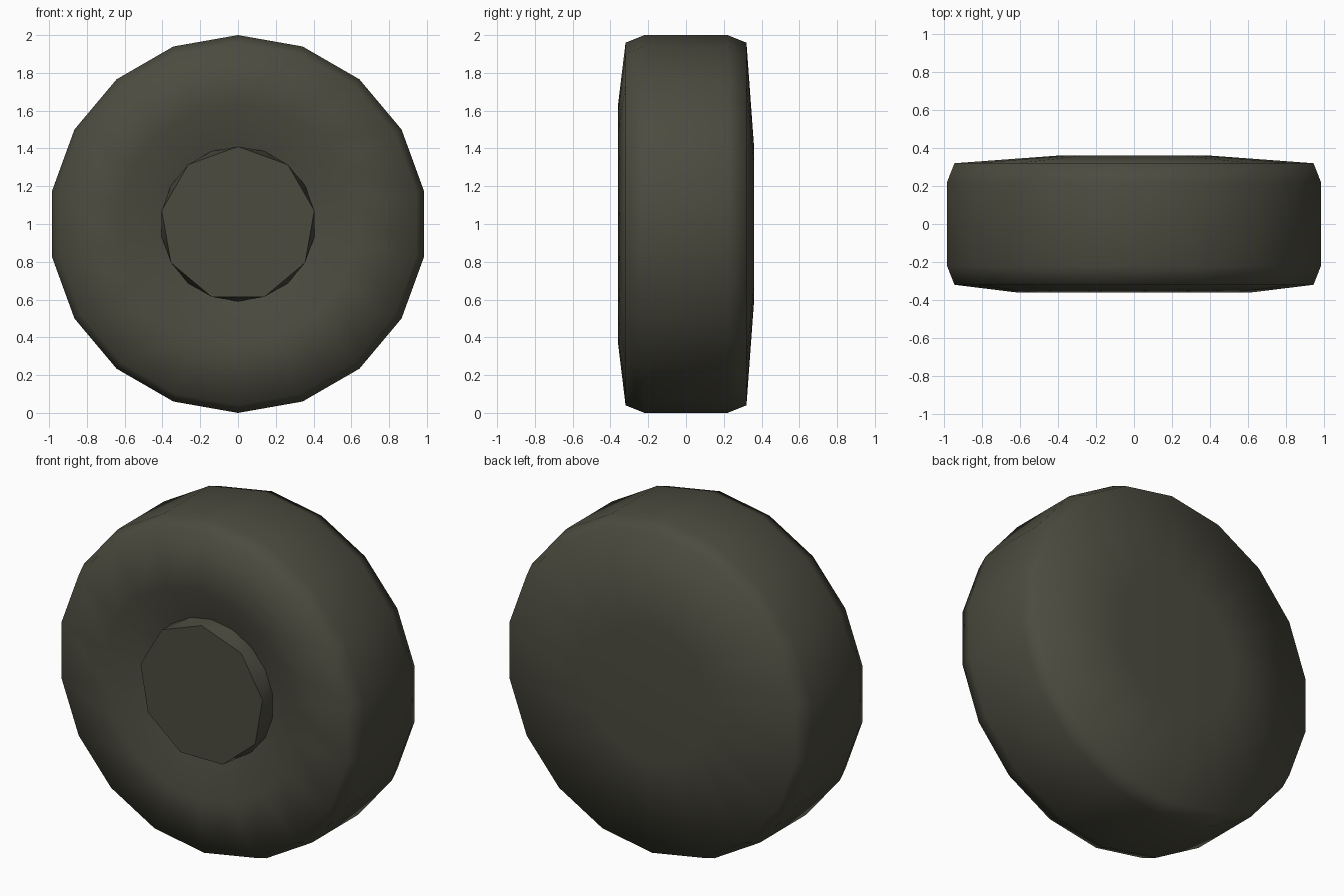
import bpy, bmesh, math

if "Cube" in bpy.data.objects:
    bpy.data.objects.remove(bpy.data.objects["Cube"])

SIDES = 18
rubber = bpy.data.materials.new("dark_olive_grey")
rubber.diffuse_color = (0.072, 0.07, 0.05, 1)
rubber.use_nodes = True
rubber.node_tree.nodes["Principled BSDF"].inputs["Base Color"].default_value = rubber.diffuse_color


def ring(bm, radius, y, step=1):
    """Ring of vertices around the wheel axle, first one at the top."""
    verts = []
    for i in range(0, SIDES, step):
        a = 2 * math.pi * i / SIDES
        verts.append(bm.verts.new((radius * math.sin(a), y, 1 + radius * math.cos(a))))
    return verts


def finish(bm, name, angle):
    bmesh.ops.recalc_face_normals(bm, faces=bm.faces[:])
    mesh = bpy.data.meshes.new(name)
    bm.to_mesh(mesh)
    bm.free()
    mesh.materials.append(rubber)
    obj = bpy.data.objects.new(name, mesh)
    bpy.context.collection.objects.link(obj)
    bpy.ops.object.select_all(action='DESELECT')
    obj.select_set(True)
    bpy.context.view_layer.objects.active = obj
    bpy.ops.object.shade_smooth_by_angle(angle=math.radians(angle))


# Tyre: dished front, bevelled tread, nearly flat back
profile = [(0.41, -0.25), (0.63, -0.36), (0.96, -0.32), (1.0, -0.22),
           (1.0, 0.22), (0.96, 0.32), (0.41, 0.36)]
bm = bmesh.new()
rings = [ring(bm, r, y) for r, y in profile]
for a, b in zip(rings, rings[1:]):
    for i in range(SIDES):
        j = (i + 1) % SIDES
        bm.faces.new((a[i], a[j], b[j], b[i]))
bm.faces.new(rings[0])
bm.faces.new(rings[-1])
finish(bm, "tyre", 75)

# Hub: raised cap whose face has half as many sides as its base
bm = bmesh.new()
base = ring(bm, 0.41, -0.25)
cap = ring(bm, 0.41, -0.345, step=2)
n = len(cap)
for i in range(n):
    j = (i + 1) % n
    b0, b1, b2 = base[2 * i], base[2 * i + 1], base[(2 * i + 2) % SIDES]
    bm.faces.new((cap[i], b0, b1))
    bm.faces.new((cap[i], b1, cap[j]))
    bm.faces.new((cap[j], b1, b2))
bm.faces.new(cap)
bm.faces.new(base)
finish(bm, "hub", 50)
